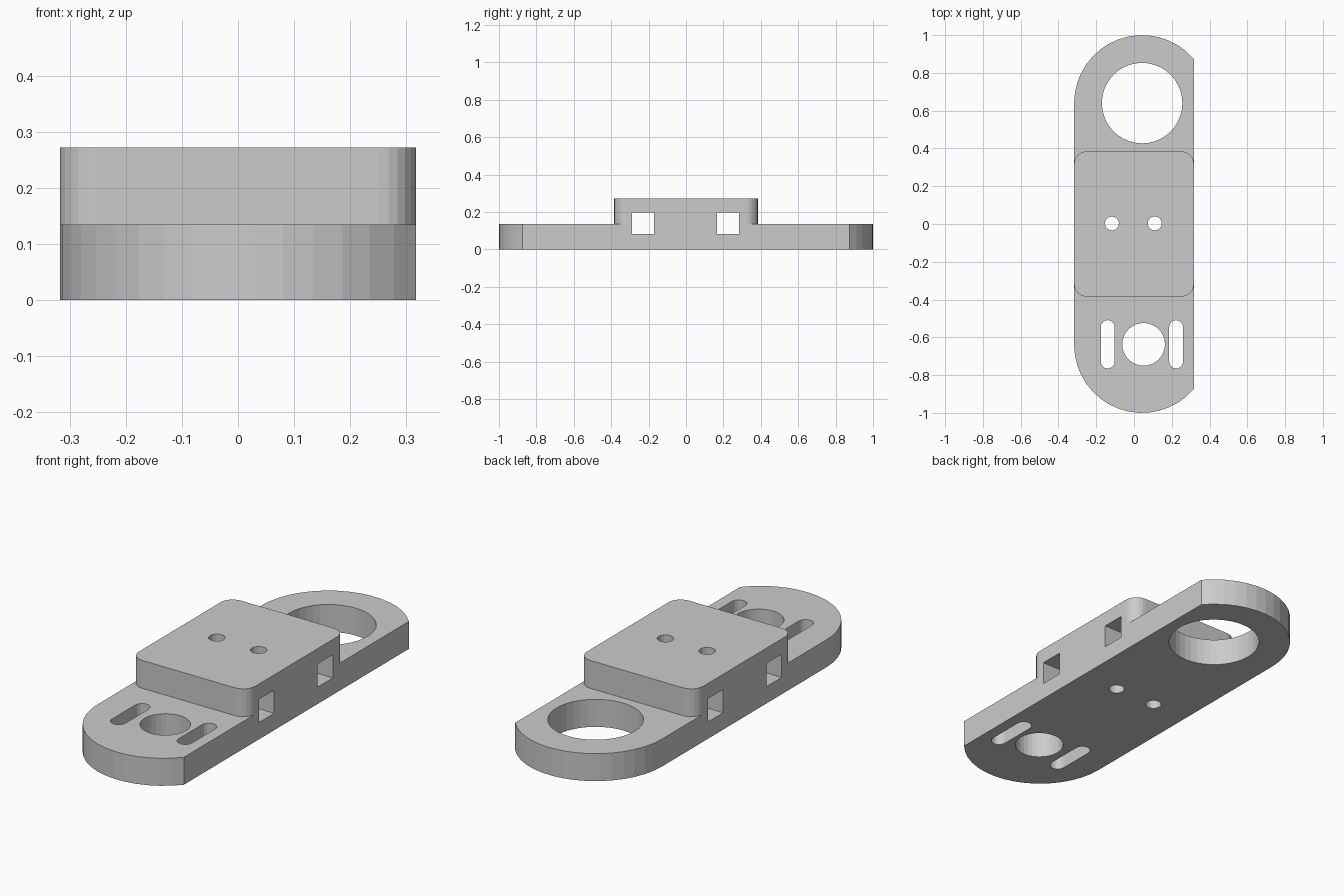
import bpy, bmesh
from math import sin, cos, pi, radians, acos

if "Cube" in bpy.data.objects:
    bpy.data.objects.remove(bpy.data.objects["Cube"])

BASE_Z, TOP_Z, HALF_W = 0.135, 0.272, 0.317


def arc(cx, cy, r, a0, a1, n):
    return [(cx + r * cos(a0 + (a1 - a0) * i / n),
             cy + r * sin(a0 + (a1 - a0) * i / n)) for i in range(n + 1)]


def circle(cx, cy, r, n):
    return arc(cx, cy, r, 0, 2 * pi, n)[:-1]


def slot(cx, cy, r, half_len):
    d = half_len - r
    return arc(cx, cy + d, r, 0, pi, 8) + arc(cx, cy - d, r, pi, 2 * pi, 8)


def rounded_rect(hx, hy, r):
    pts = []
    for i, (sx, sy) in enumerate([(1, 1), (-1, 1), (-1, -1), (1, -1)]):
        pts += arc(sx * (hx - r), sy * (hy - r), r, i * pi / 2, (i + 1) * pi / 2, 6)
    return pts


def prism(name, outline, z0, z1):
    bm = bmesh.new()
    face = bm.faces.new([bm.verts.new((x, y, z0)) for x, y in outline])
    ext = bmesh.ops.extrude_face_region(bm, geom=[face])["geom"]
    bmesh.ops.translate(bm, vec=(0, 0, z1 - z0),
                        verts=[v for v in ext if isinstance(v, bmesh.types.BMVert)])
    bmesh.ops.recalc_face_normals(bm, faces=bm.faces)
    mesh = bpy.data.meshes.new(name)
    bm.to_mesh(mesh)
    bm.free()
    ob = bpy.data.objects.new(name, mesh)
    bpy.context.collection.objects.link(ob)
    return ob


def combine(target, tool, operation):
    mod = target.modifiers.new(operation, 'BOOLEAN')
    mod.operation, mod.solver, mod.object = operation, 'EXACT', tool
    bpy.context.view_layer.objects.active = target
    bpy.ops.object.modifier_apply(modifier=mod.name)
    bpy.data.objects.remove(tool)


# Base plate: rounded ends, cut flat along the right side
cx, cy, r = 0.043, 0.64, 0.36
a = acos((HALF_W - cx) / r)
outline = arc(cx, cy, r, a, pi, 16) + arc(cx, -cy, r, pi, 2 * pi - a, 16)
plate = prism("mounting_plate", outline, 0, BASE_Z)

# Raised middle block with rounded corners
combine(plate, prism("raised_block", rounded_rect(HALF_W, 0.384, 0.065), BASE_Z, TOP_Z), 'UNION')

# Vertical openings: large ring hole, small ring hole, two slots, two screw holes
openings = [circle(cx, cy, 0.213, 40), circle(0.051, -0.637, 0.113, 32),
            slot(-0.139, -0.637, 0.037, 0.128), slot(0.223, -0.637, 0.037, 0.128),
            circle(-0.117, 0.003, 0.037, 16), circle(0.11, 0.003, 0.037, 16)]
for pts in openings:
    combine(plate, prism("opening_cutter", pts, -0.1, 0.4), 'DIFFERENCE')

# Square channels running across the block
for y in (-0.231, 0.224):
    rect = [(-0.5, y - 0.059), (0.5, y - 0.059), (0.5, y + 0.059), (-0.5, y + 0.059)]
    combine(plate, prism("channel_cutter", rect, 0.083, 0.197), 'DIFFERENCE')
